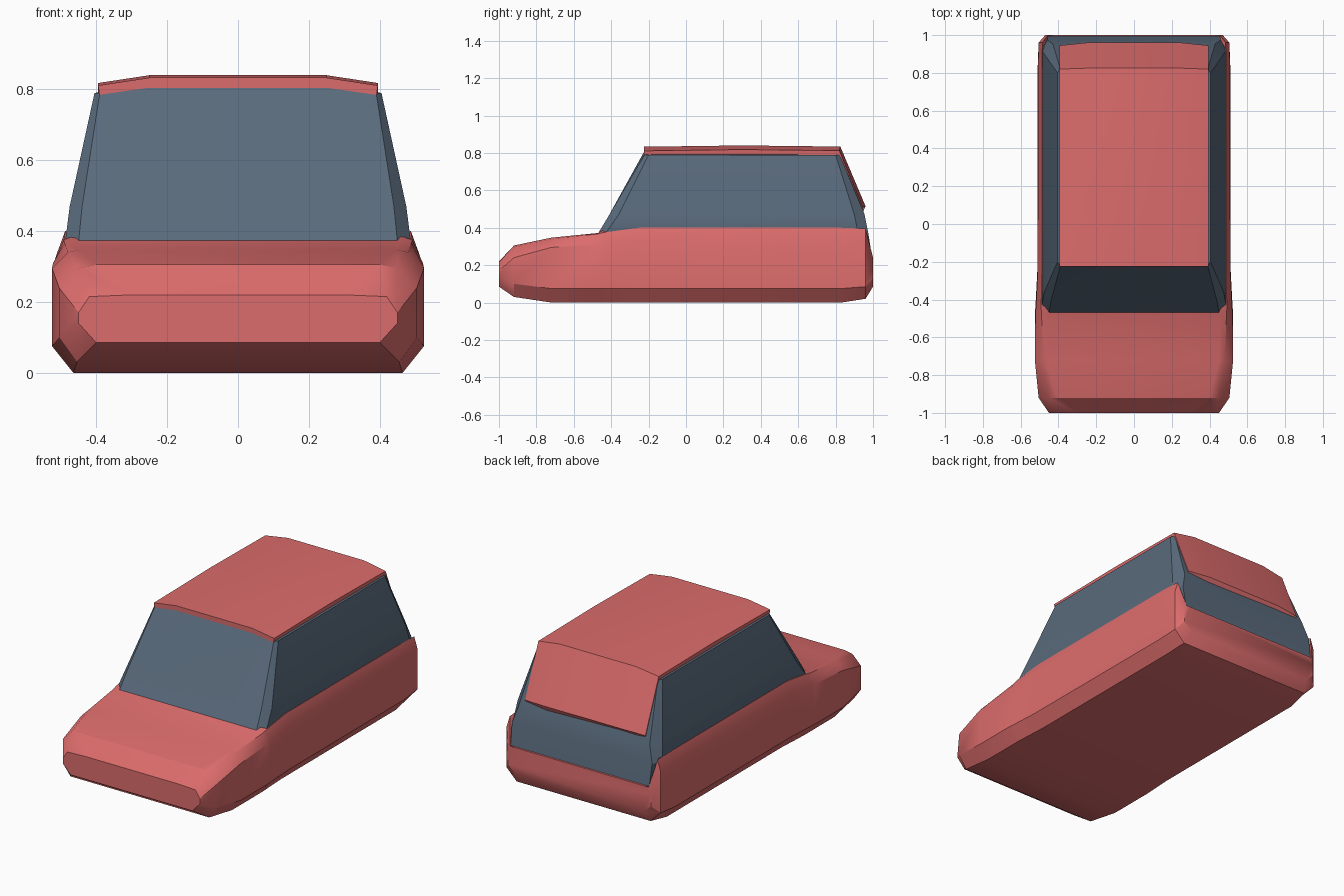
import bpy, bmesh
from math import radians

cube = bpy.data.objects.get("Cube")
if cube:
    bpy.data.objects.remove(cube)


def material(name, colour):
    mat = bpy.data.materials.new(name)
    mat.use_nodes = True
    mat.diffuse_color = colour
    mat.node_tree.nodes["Principled BSDF"].inputs["Base Color"].default_value = colour
    return mat


red = material("soft red paint", (0.72, 0.15, 0.15, 1))
glass = material("slate blue glass", (0.10, 0.145, 0.20, 1))


def loft(name, rings, mat, angle):
    """Skin closed rings of equal length and cap both ends."""
    bm = bmesh.new()
    loops = [[bm.verts.new(p) for p in ring] for ring in rings]
    n = len(loops[0])
    for a, b in zip(loops, loops[1:]):
        for i in range(n):
            j = (i + 1) % n
            bm.faces.new((a[i], a[j], b[j], b[i]))
    bm.faces.new(loops[0])
    bm.faces.new(loops[-1])
    bmesh.ops.recalc_face_normals(bm, faces=bm.faces)
    mesh = bpy.data.meshes.new(name)
    bm.to_mesh(mesh)
    bm.free()
    mesh.materials.append(mat)
    obj = bpy.data.objects.new(name, mesh)
    bpy.context.collection.objects.link(obj)
    bpy.ops.object.select_all(action="DESELECT")
    obj.select_set(True)
    bpy.context.view_layer.objects.active = obj
    bpy.ops.object.shade_smooth_by_angle(angle=radians(angle))
    return obj


def mirrored(half):
    """Close a half outline by mirroring it across x = 0."""
    return half + [(-x, y, z) for x, y, z in reversed(half)]


# Lower body: cross-sections from nose to tail, each half outline (x, z)
# running floor, sill, shoulder, shoulder top, inner top
body = [
    (-1.0, [(.40, .085), (.45, .14), (.45, .17), (.42, .215), (.30, .22)]),
    (-.92, [(.455, .03), (.505, .10), (.505, .24), (.45, .295), (.40, .305)]),
    (-.72, [(.465, 0), (.525, .075), (.525, .295), (.48, .34), (.45, .347)]),
    (-.47, [(.465, 0), (.525, .075), (.522, .31), (.49, .367), (.46, .372)]),
    (-.44, [(.465, 0), (.522, .075), (.519, .313), (.492, .375), (.45, .39)]),
    (-.25, [(.455, 0), (.512, .075), (.51, .34), (.488, .40), (.44, .39)]),
    (.83, [(.455, 0), (.51, .075), (.508, .34), (.488, .40), (.44, .39)]),
    (.96, [(.44, .02), (.505, .085), (.505, .33), (.485, .395), (.46, .26)]),
    (1.0, [(.42, .085), (.47, .13), (.47, .20), (.455, .24), (.43, .24)]),
]
loft("lower_body",
     [mirrored([(x, y, z) for x, z in half]) for y, half in body], red, 32)


# Glass cabin: horizontal rings with chamfered corners
def cabin_ring(z, front, front_w, side_w, side_front, side_rear, rear_w, rear, crown):
    return mirrored([(.25, front, z + crown), (front_w, front, z),
                     (side_w, side_front, z), (side_w, side_rear, z),
                     (rear_w, rear, z), (.25, rear, z + crown)])


loft("cabin_glass", [
    cabin_ring(.24, -.44, .45, .46, -.40, .90, .455, .995, 0),
    cabin_ring(.37, -.47, .45, .488, -.43, .92, .46, .975, 0),
    cabin_ring(.47, -.41, .44, .475, -.36, .90, .43, .955, 0),
    cabin_ring(.79, -.222, .39, .405, -.20, .80, .39, .822, .02),
], glass, 20)


# Roof panel folding down over the tailgate
# Each station: outer point (y, z), inner offset (y, z), edge drop (y, z)
roof = [
    ((-.225, .833), (0, -.035), (0, -.022)),
    ((.30, .840), (0, -.035), (0, -.022)),
    ((.825, .834), (-.015, -.035), (-.005, -.022)),
    ((.96, .515), (-.02, -.045), (-.015, -.006)),
]


def roof_ring(outer, inner, drop):
    (y, z), (iy, iz), (dy, dz) = outer, inner, drop
    return mirrored([(.25, y + iy, z + iz), (.39, y + dy + iy, z + dz + iz),
                     (.395, y + dy, z + dz), (.25, y, z)])


# Outline order is inner centre, inner edge, outer edge, outer centre
loft("roof_and_tailgate", [roof_ring(*s) for s in roof], red, 25)
